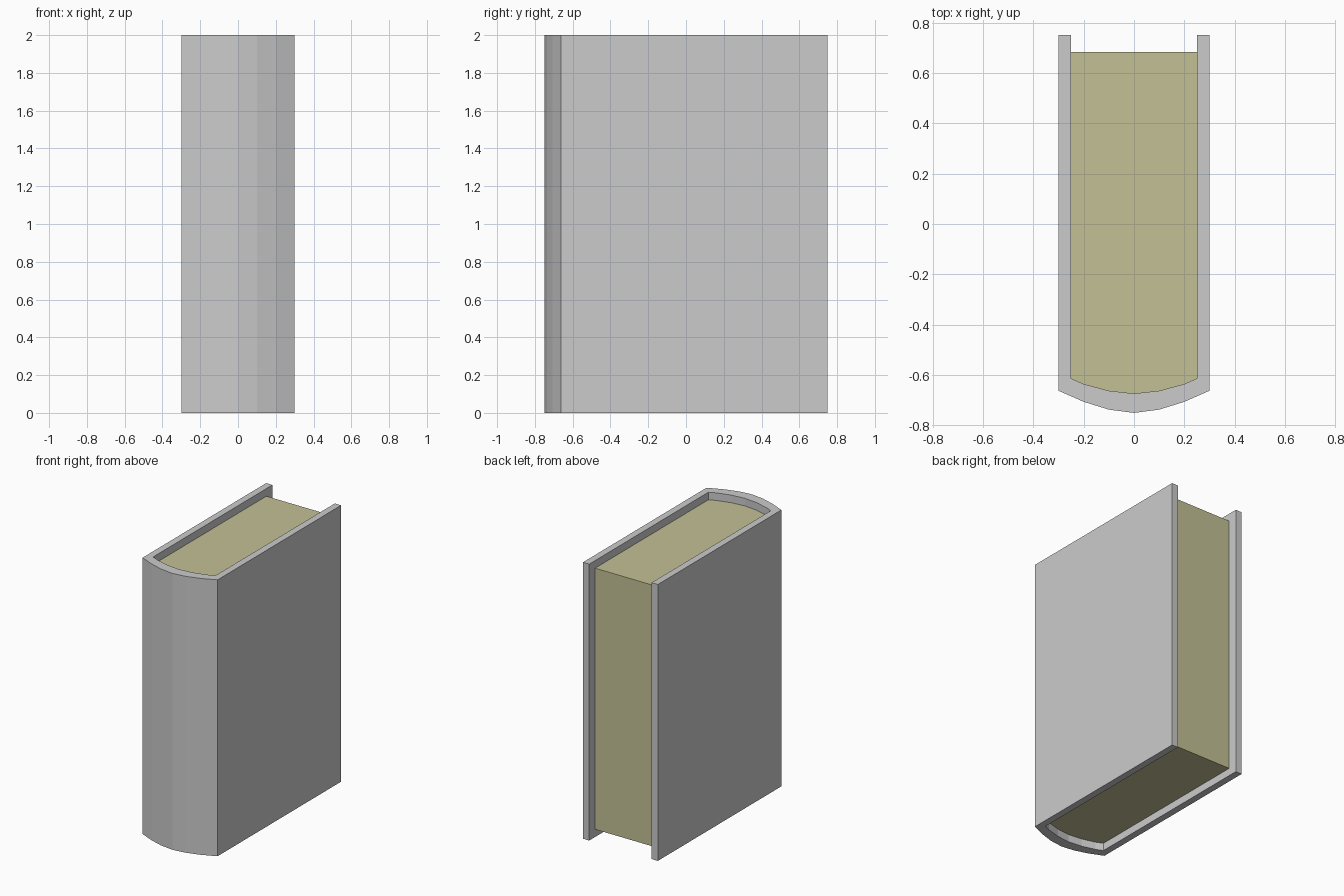
import bpy
import bmesh

if "Cube" in bpy.data.objects:
    bpy.data.objects.remove(bpy.data.objects["Cube"])

HEIGHT = 2.0
RECESS = 0.055   # page block sits in from the cover's top and bottom
PAGE_EDGE = 0.682

# Half profiles in plan, running from the fore edge round to the spine centre
OUTER = [(0.30, 0.75), (0.30, -0.662), (0.20, -0.706), (0.10, -0.737), (0.0, -0.75)]
INNER = [(0.25, 0.75), (0.25, -0.613), (0.20, -0.635), (0.10, -0.662), (0.0, -0.673)]


def mirrored(half):
    """Complete a half profile across x = 0."""
    return half + [(-x, y) for x, y in reversed(half[:-1])]


def extrude_plan(name, points, faces, z0, z1):
    """Extrude flat plan faces from z0 to z1 as a closed solid."""
    bm = bmesh.new()
    verts = [bm.verts.new((x, y, z0)) for x, y in points]
    base = [bm.faces.new([verts[i] for i in f]) for f in faces]
    result = bmesh.ops.extrude_face_region(bm, geom=base, use_keep_orig=True)
    top = [g for g in result["geom"] if isinstance(g, bmesh.types.BMVert)]
    bmesh.ops.translate(bm, verts=top, vec=(0, 0, z1 - z0))
    bmesh.ops.recalc_face_normals(bm, faces=bm.faces[:])
    mesh = bpy.data.meshes.new(name)
    bm.to_mesh(mesh)
    bm.free()
    obj = bpy.data.objects.new(name, mesh)
    bpy.context.collection.objects.link(obj)
    return obj


# Cover: two boards and the rounded spine as one strip
outer, inner = mirrored(OUTER), mirrored(INNER)
n = len(outer)
strip = [(i, i + 1, n + i + 1, n + i) for i in range(n - 1)]
extrude_plan("cover", outer + inner, strip, 0.0, HEIGHT)

# Page block: fills the inside of the cover, inset at the open edges
block = mirrored([(0.25, PAGE_EDGE)] + INNER[1:])
pages = extrude_plan("pages", block, [range(len(block))], RECESS, HEIGHT - RECESS)

paper = bpy.data.materials.new("paper")
paper.diffuse_color = (0.55, 0.53, 0.3, 1.0)
paper.use_nodes = True
paper.node_tree.nodes["Principled BSDF"].inputs["Base Color"].default_value = paper.diffuse_color
pages.data.materials.append(paper)
